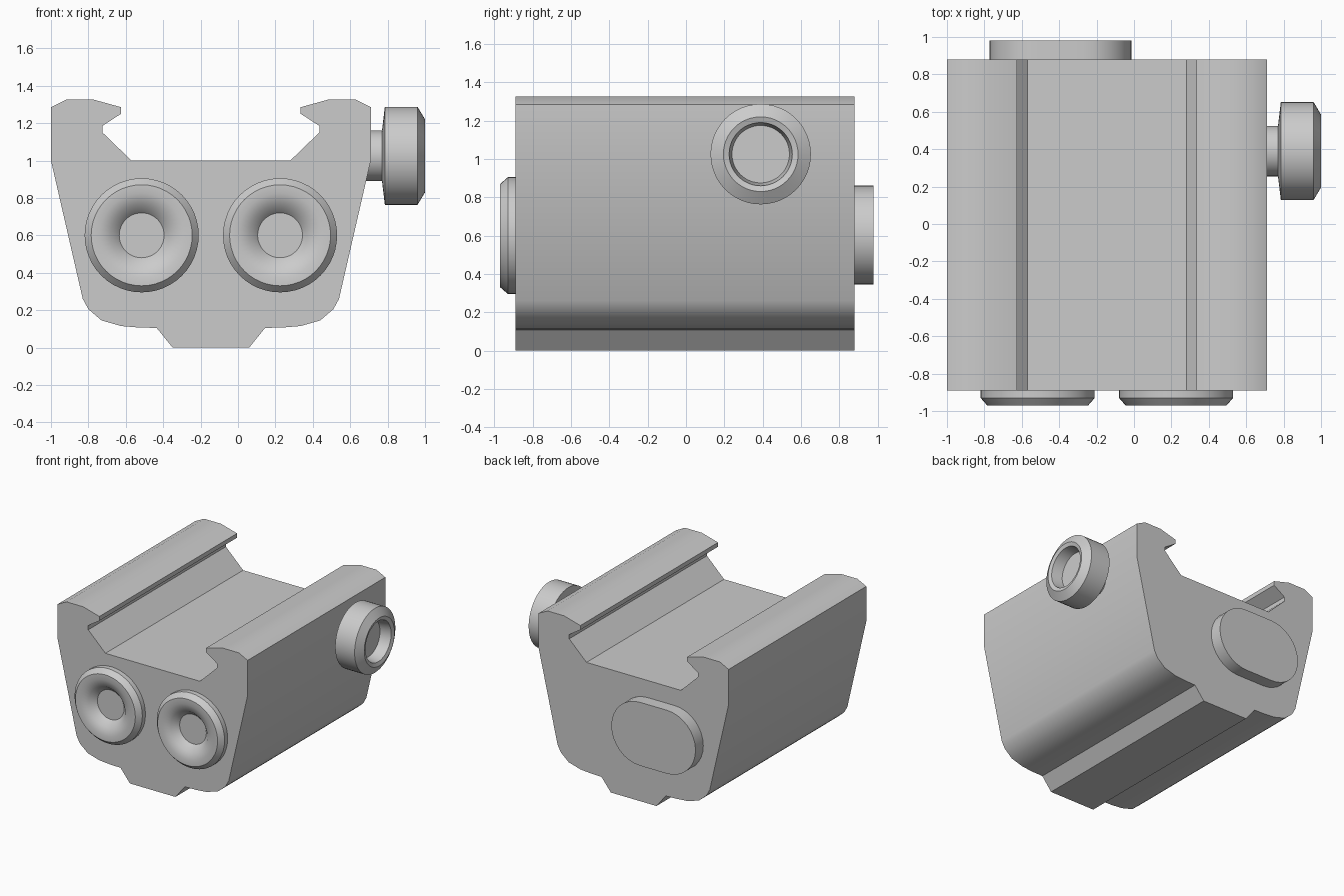
import bpy, bmesh, math
from mathutils import Matrix

if "Cube" in bpy.data.objects:
    bpy.data.objects.remove(bpy.data.objects["Cube"])

CX = -0.145  # symmetry line of the body


def finish(name, bm, matrix=Matrix()):
    bmesh.ops.recalc_face_normals(bm, faces=bm.faces)
    mesh = bpy.data.meshes.new(name)
    bm.to_mesh(mesh)
    bm.free()
    obj = bpy.data.objects.new(name, mesh)
    obj.matrix_world = matrix
    bpy.context.collection.objects.link(obj)
    bpy.ops.object.select_all(action='DESELECT')
    obj.select_set(True)
    bpy.context.view_layer.objects.active = obj
    bpy.ops.object.shade_smooth_by_angle(angle=math.radians(35))
    return obj


def extrude_profile(name, pts, y0, y1):
    """Closed x/z outline pushed along y."""
    bm = bmesh.new()
    face = bm.faces.new([bm.verts.new((x, y0, z)) for x, z in pts])
    new = bmesh.ops.extrude_face_region(bm, geom=[face], use_keep_orig=True)['geom']
    bmesh.ops.translate(bm, vec=(0, y1 - y0, 0),
                        verts=[v for v in new if isinstance(v, bmesh.types.BMVert)])
    return finish(name, bm)


def lathe(name, profile, matrix, n=48):
    """Closed turned solid: (radius, height) pairs around local z."""
    bm = bmesh.new()
    rings = [[bm.verts.new((r * math.cos(2 * math.pi * i / n),
                            r * math.sin(2 * math.pi * i / n), h)) for i in range(n)]
             for r, h in profile]
    for a, b in zip(rings, rings[1:]):
        for i in range(n):
            j = (i + 1) % n
            bm.faces.new((a[i], a[j], b[j], b[i]))
    bm.faces.new(rings[0])
    bm.faces.new(rings[-1])
    return finish(name, bm, matrix)


# Body with dovetail rails: right half of the outline, mirrored
half = [(0.205, 0), (0.29, 0.105), (0.385, 0.107), (0.48, 0.115), (0.585, 0.145),
        (0.655, 0.205), (0.685, 0.26), (0.855, 1.0), (0.855, 1.285), (0.775, 1.325),
        (0.625, 1.325), (0.48, 1.285), (0.48, 1.25), (0.58, 1.185), (0.58, 1.15),
        (0.425, 1.0)]
outline = [(CX + x, z) for x, z in half] + [(CX - x, z) for x, z in reversed(half)]
extrude_profile("body", outline, -0.89, 0.88)

# Front lens rings with funnel openings
ring = [(0.305, -0.02), (0.305, 0.04), (0.27, 0.08), (0.225, 0.08),
        (0.165, 0.06), (0.12, 0.01)]
for side, x in (("left", -0.515), ("right", 0.225)):
    lathe("lens_ring_" + side, ring,
          Matrix.Translation((x, -0.89, 0.6)) @ Matrix.Rotation(math.pi / 2, 4, 'X'))

# Side knob on a short stem
knob = [(0.135, 0.60), (0.135, 0.77), (0.262, 0.785), (0.262, 0.96),
        (0.195, 1.0), (0.165, 0.99), (0.15, 0.90)]
lathe("side_knob", knob,
      Matrix.Translation((0, 0.39, 1.025)) @ Matrix.Rotation(math.pi / 2, 4, 'Y'))

# Rounded pad on the back
R, HALF = 0.258, 0.121
pad = []
for sign in (1, -1):
    for i in range(17):
        a = -math.pi / 2 + math.pi * i / 16
        pad.append((-0.393 + sign * (HALF + R * math.cos(a)), 0.603 + sign * R * math.sin(a)))
extrude_profile("back_pad", pad, 0.86, 0.98)
